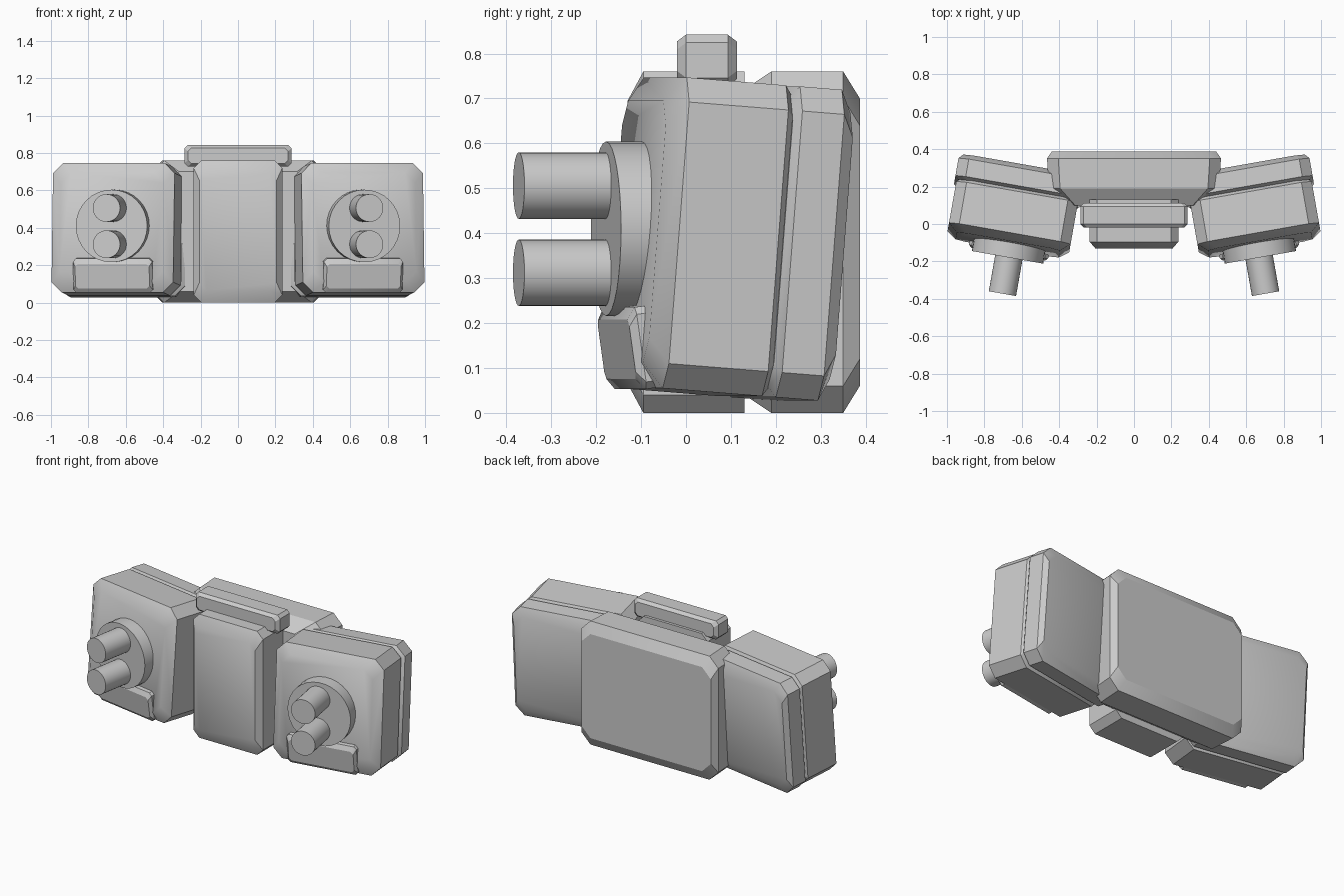
import bpy, bmesh
from math import radians
from mathutils import Matrix, Vector

cube = bpy.data.objects.get("Cube")
if cube:
    bpy.data.objects.remove(cube, do_unlink=True)

COLOR = (0.6, 0.6, 0.6, 1)
grey = bpy.data.materials.new("plain_grey")
grey.use_nodes = True
grey.diffuse_color = COLOR
grey.node_tree.nodes["Principled BSDF"].inputs["Base Color"].default_value = COLOR


def finish(name, bm, matrix):
    """Turn a bmesh into a softly shaded object."""
    bm.transform(matrix)
    bmesh.ops.recalc_face_normals(bm, faces=bm.faces)
    mesh = bpy.data.meshes.new(name)
    bm.to_mesh(mesh)
    bm.free()
    mesh.materials.append(grey)
    obj = bpy.data.objects.new(name, mesh)
    bpy.context.collection.objects.link(obj)
    bpy.ops.object.select_all(action="DESELECT")
    obj.select_set(True)
    bpy.context.view_layer.objects.active = obj
    bpy.ops.object.shade_smooth_by_angle(angle=radians(30))


def block(name, half_x, half_z, rings, corner, matrix):
    """Loft corner-cut rectangles along y; each ring is (y, inset x, inset z)."""
    bm = bmesh.new()
    loops = []
    for y, inset_x, inset_z in rings:
        a, b = half_x - inset_x, half_z - inset_z
        outline = [(a, b - corner), (a - corner, b), (corner - a, b), (-a, b - corner),
                   (-a, corner - b), (corner - a, -b), (a - corner, -b), (a, corner - b)]
        loops.append([bm.verts.new((x, y, z)) for x, z in outline])
    for lower, upper in zip(loops, loops[1:]):
        for i in range(len(lower)):
            j = (i + 1) % len(lower)
            bm.faces.new((lower[i], lower[j], upper[j], upper[i]))
    bm.faces.new(loops[0])
    bm.faces.new(loops[-1])
    finish(name, bm, matrix)


def cylinder(name, radius, front, back, x, z, matrix):
    """Cylinder lying along y."""
    bm = bmesh.new()
    bmesh.ops.create_cone(bm, cap_ends=True, segments=32, radius1=radius,
                          radius2=radius, depth=back - front)
    place = Matrix.Translation((x, (front + back) / 2, z)) @ Matrix.Rotation(radians(90), 4, "X")
    finish(name, bm, matrix @ place)


def move(x, y, z):
    return Matrix.Translation(Vector((x, y, z)))


# Central body, front panel and top clip
block("central_body", 0.465, 0.38,
      [(0.10, 0.09, 0.06), (0.19, 0.01, 0), (0.35, 0, 0), (0.387, 0.025, 0.06)],
      0.06, move(0, 0, 0.38))
block("front_panel", 0.237, 0.38,
      [(-0.13, 0.03, 0.065), (-0.095, 0, 0), (0.13, 0, 0)],
      0.04, move(0, 0, 0.38))
block("top_clip", 0.287, 0.057,
      [(-0.02, 0.02, 0.015), (0, 0, 0), (0.093, 0, 0), (0.113, 0.02, 0.015)],
      0.018, move(0, 0, 0.785))

# Side pods, yawed outwards and leaning back
for side, sign in (("left", 1), ("right", -1)):
    mirror = Matrix.Diagonal((sign, 1, 1, 1))
    yaw = mirror @ move(0.65, 0, 0) @ Matrix.Rotation(radians(10), 4, "Z")
    lean = yaw @ move(0, 0, 0.395) @ Matrix.Rotation(radians(-4.5), 4, "X")

    block(side + "_pod_body", 0.33, 0.347,
          [(-0.115, 0.05, 0.055), (-0.075, 0, 0), (0.15, 0, 0), (0.168, 0.018, 0.022)],
          0.055, lean @ move(0.005, 0, 0))
    block(side + "_pod_back", 0.345, 0.347,
          [(0.163, 0.018, 0.022), (0.18, 0, 0), (0.275, 0, 0), (0.302, 0.022, 0.05)],
          0.055, lean)

    # Round mount with two barrels
    cylinder(side + "_mount_disc", 0.194, -0.18, -0.06, -0.005, 0.41, yaw)
    for level, height in (("upper", 0.506), ("lower", 0.312)):
        cylinder(f"{side}_{level}_barrel", 0.074, -0.376, -0.15, -0.012, height, yaw)

    # Lower bracket, tipped forward at the top
    tip = yaw @ move(-0.005, -0.11, 0.148) @ Matrix.Rotation(radians(8), 4, "X")
    block(side + "_lower_bracket", 0.215, 0.092,
          [(-0.046, 0.014, 0.025), (-0.028, 0, 0), (0.045, 0, 0)], 0.016, tip)
